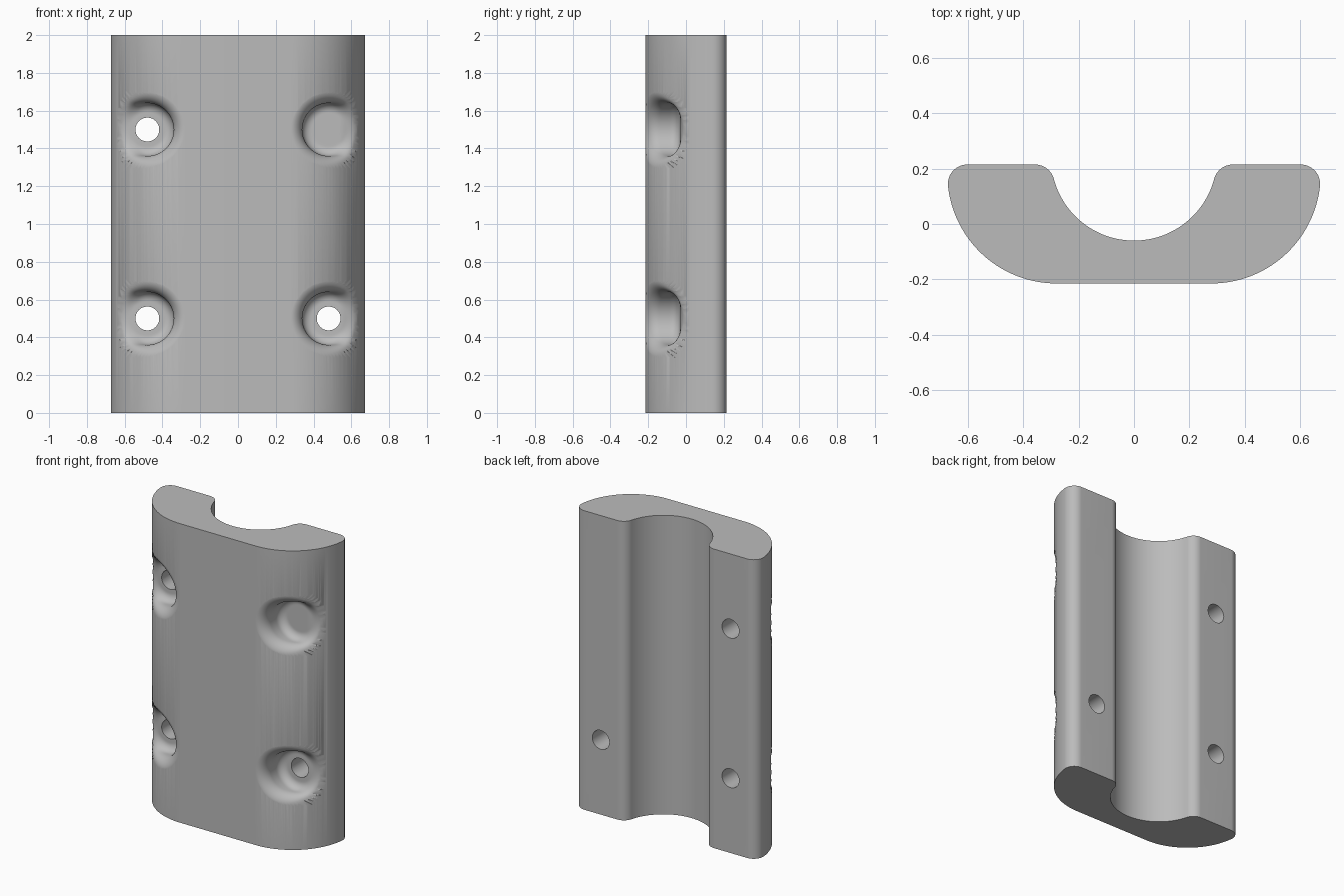
import bpy, bmesh
from math import sin, cos, pi, hypot, sqrt, atan2, radians
from mathutils import Vector

cube = bpy.data.objects.get("Cube")
if cube:
    bpy.data.objects.remove(cube, do_unlink=True)

HEIGHT = 2.0
BACK, FRONT = 0.215, -0.215
OUT_X, OUT_Y, OUT_R = 0.28, 0.18, 0.395       # rounded outer flank
GROOVE_Y, GROOVE_R = 0.24, 0.30               # half-round groove in the back
CORNER = 0.07
HOLE_X, HOLE_R = 0.48, 0.063
FLOOR, POCKET_R, POCKET_FILLET, RIM = -0.032, 0.14, 0.05, 0.065

grey = bpy.data.materials.new("plain_grey")
grey.use_nodes = True
grey.diffuse_color = (0.5, 0.5, 0.5, 1)
grey.node_tree.nodes["Principled BSDF"].inputs["Base Color"].default_value = (0.5, 0.5, 0.5, 1)


def make_object(name, bm):
    bmesh.ops.recalc_face_normals(bm, faces=bm.faces[:])
    mesh = bpy.data.meshes.new(name)
    bm.to_mesh(mesh)
    bm.free()
    mesh.materials.append(grey)
    obj = bpy.data.objects.new(name, mesh)
    bpy.context.collection.objects.link(obj)
    return obj


def arc(cx, cy, r, a0, a1, n):
    return [(cx + r * cos(a0 + (a1 - a0) * i / n), cy + r * sin(a0 + (a1 - a0) * i / n))
            for i in range(n + 1)]


# Clamp body: half profile of tangent arcs, mirrored and extruded upwards
cy = BACK - CORNER
out_x = OUT_X + sqrt((OUT_R - CORNER) ** 2 - (cy - OUT_Y) ** 2)
in_x = sqrt((GROOVE_R + CORNER) ** 2 - (cy - GROOVE_Y) ** 2)
out_a = atan2(cy - OUT_Y, out_x - OUT_X)
in_a = atan2(cy - GROOVE_Y, in_x)
half = arc(OUT_X, OUT_Y, OUT_R, -pi / 2, out_a, 48)
half += arc(out_x, cy, CORNER, out_a, pi / 2, 16)[1:]
half += arc(in_x, cy, CORNER, pi / 2, in_a + pi, 16)
half += arc(0, GROOVE_Y, GROOVE_R, in_a, -pi / 2, 40)[1:]
outline = half + [(-x, y) for x, y in reversed(half[:-1])]

bm = bmesh.new()
base = bm.faces.new([bm.verts.new((x, y, 0)) for x, y in outline])
top = bmesh.ops.extrude_face_region(bm, geom=[base])["geom"]
bmesh.ops.translate(bm, vec=(0, 0, HEIGHT), verts=[v for v in top if isinstance(v, bmesh.types.BMVert)])
body = make_object("clamp_body", bm)


def solid_distance(p):
    """Distance to the front of the body with a round-rimmed pocket (pocket axis at z = 0)."""
    dx = abs(p.x) - OUT_X
    flank = hypot(dx, p.y - OUT_Y) - OUT_R if dx > 0 else FRONT - p.y
    flank -= 0.0008
    r = hypot(p.x - HOLE_X, p.z)
    pocket = hypot(max(r - POCKET_R + POCKET_FILLET, 0),
                   max(p.y - FLOOR + POCKET_FILLET, 0)) - POCKET_FILLET
    if r < POCKET_R - POCKET_FILLET and p.y < FLOOR - POCKET_FILLET:
        pocket = -POCKET_FILLET
    return min(-RIM, max(flank, -pocket)) + hypot(max(RIM + flank, 0), max(RIM - pocket, 0))


# Pocket shape: rays from a point in front of the hole, stopped where they meet the solid
def pocket_rings(around=72, steps=56):
    origin = Vector((HOLE_X, FRONT - 0.045, 0))
    rings = []
    for j in range(1, steps + 1):
        tilt = radians(84) * j / steps
        ring = []
        for i in range(around):
            a = 2 * pi * i / around
            d = Vector((sin(tilt) * cos(a), cos(tilt), sin(tilt) * sin(a)))
            limit = min(0.36, 0.25 / sin(tilt))
            t = 0.0
            for _ in range(120):
                gap = solid_distance(origin + d * t)
                t += gap * 0.9
                if gap < 1e-5 or t > limit:
                    break
            ring.append(origin + d * min(t, limit))
        rings.append(ring)
    return origin, rings


origin, rings = pocket_rings()
pockets, holes = bmesh.new(), bmesh.new()
for side in (-1, 1):
    for z in (0.5, 1.5):
        def place(bm, p):
            return bm.verts.new((p.x * side, p.y, p.z + z))
        loops = [[place(pockets, p) for p in ring] for ring in rings]
        floor = place(pockets, Vector((HOLE_X, FLOOR, 0)))
        apex = place(pockets, origin)
        n = len(loops[0])
        for i in range(n):
            k = (i + 1) % n
            pockets.faces.new((floor, loops[0][i], loops[0][k]))
            pockets.faces.new((apex, loops[-1][k], loops[-1][i]))
            for a, b in zip(loops, loops[1:]):
                pockets.faces.new((a[i], b[i], b[k], a[k]))
        # Screw hole running right through
        tube = bmesh.ops.create_cone(holes, cap_ends=True, segments=48, radius1=HOLE_R,
                                     radius2=HOLE_R, depth=1.0)["verts"]
        for v in tube:
            v.co = Vector((v.co.x + HOLE_X * side, v.co.z, v.co.y + z))

# Cut pockets and screw holes
bpy.context.view_layer.objects.active = body
body.select_set(True)
for name, bm in (("pocket_cutter", pockets), ("hole_cutter", holes)):
    cutter = make_object(name, bm)
    cutter.hide_render = True
    mod = body.modifiers.new(name, "BOOLEAN")
    mod.operation = "DIFFERENCE"
    mod.solver = "EXACT"
    mod.object = cutter
    bpy.ops.object.modifier_apply(modifier=mod.name)
    bpy.data.objects.remove(cutter, do_unlink=True)

bpy.ops.object.shade_smooth_by_angle(angle=radians(35))
